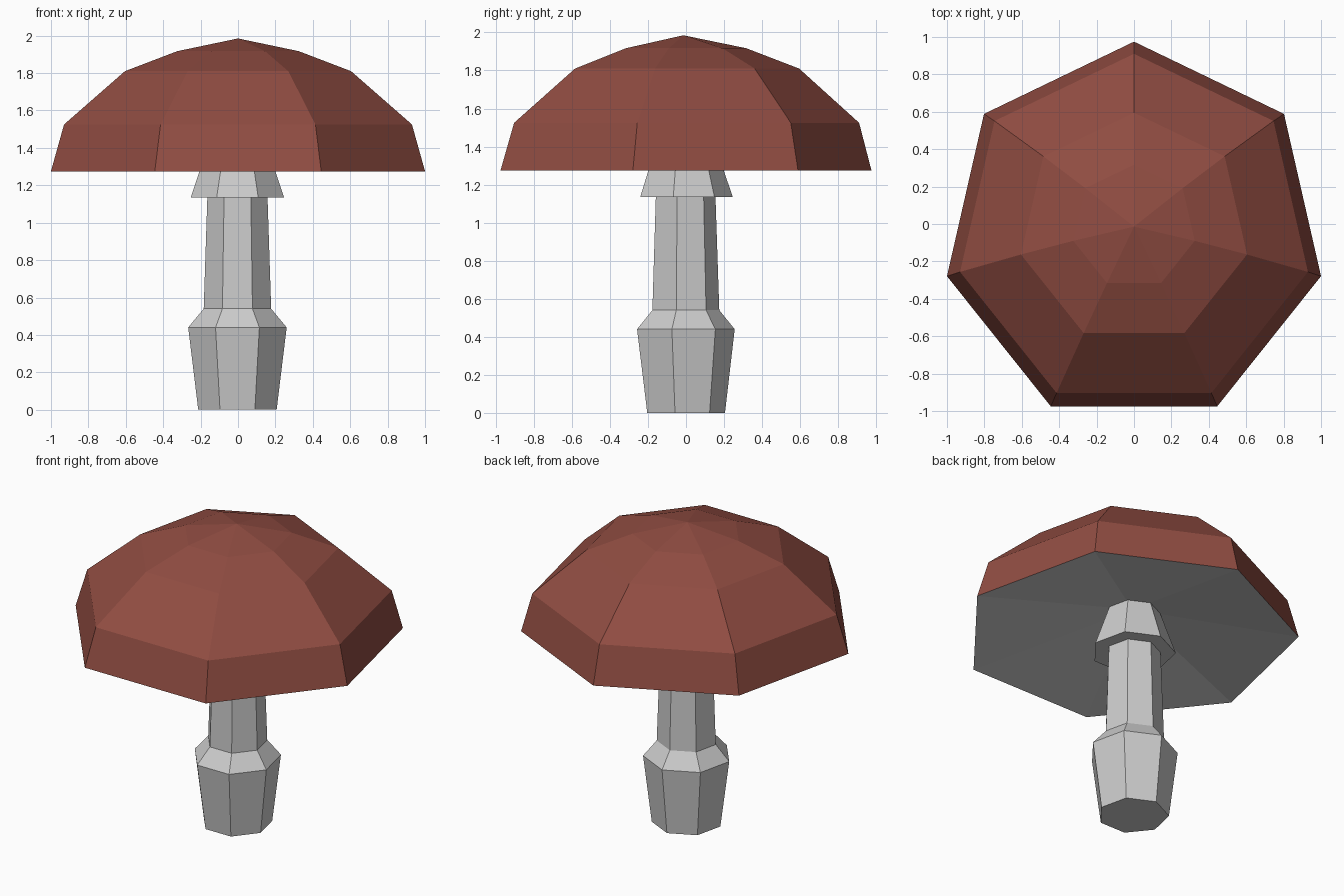
import bpy, bmesh, math

if "Cube" in bpy.data.objects:
    bpy.data.objects.remove(bpy.data.objects["Cube"])

SIDES = 7


def material(name, rgb):
    m = bpy.data.materials.new(name)
    m.diffuse_color = (*rgb, 1.0)
    m.use_nodes = True
    m.node_tree.nodes["Principled BSDF"].inputs["Base Color"].default_value = m.diffuse_color
    return m


red = material("brick_red", (0.28, 0.073, 0.054))
grey = material("light_grey", (0.604, 0.604, 0.604))


def lathe(name, profile, mats, inside_from=None):
    """Seven-sided lathe; profile rows are (radius, z, y offset), from bottom to top.
    Spans with index >= inside_from get the second material."""
    bm = bmesh.new()
    rings = []
    for r, z, cy in profile:
        if r == 0:
            rings.append([bm.verts.new((0, cy, z))])
            continue
        ring = []
        for i in range(SIDES):
            a = math.pi / 2 + 2 * math.pi * i / SIDES
            ring.append(bm.verts.new((r * math.cos(a), cy + r * math.sin(a), z)))
        rings.append(ring)
    for k, (a, b) in enumerate(zip(rings, rings[1:])):
        for i in range(SIDES):
            j = (i + 1) % SIDES
            if len(a) == 1:
                f = bm.faces.new((a[0], b[j], b[i]))
            elif len(b) == 1:
                f = bm.faces.new((a[i], a[j], b[0]))
            else:
                f = bm.faces.new((a[i], a[j], b[j], b[i]))
            if inside_from is not None and k >= inside_from:
                f.material_index = 1
    # close open ends
    if len(rings[0]) > 1:
        bm.faces.new(rings[0])
    if len(rings[-1]) > 1:
        bm.faces.new(rings[-1])
    bmesh.ops.recalc_face_normals(bm, faces=bm.faces)
    me = bpy.data.meshes.new(name)
    bm.to_mesh(me)
    bm.free()
    for m in mats:
        me.materials.append(m)
    ob = bpy.data.objects.new(name, me)
    bpy.context.collection.objects.link(ob)
    return ob


# stem with swollen base and flared collar under the cap
C = -0.01
stem = lathe("stem", [
    (0.215, 0.0, C), (0.27, 0.44, C - 0.004), (0.185, 0.54, C),
    (0.165, 1.135, C), (0.256, 1.135, C), (0.16, 1.415, C),
], [grey])
stem.location.x = -0.003

# domed cap: red outside, shallow grey hollow underneath
lathe("cap", [
    (0, 1.985, -0.014), (0.333, 1.917, -0.016), (0.62, 1.81, -0.025),
    (0.954, 1.525, -0.044), (1.0257, 1.275, -0.0508), (0, 1.435, -0.014),
], [red, grey], inside_from=4)
